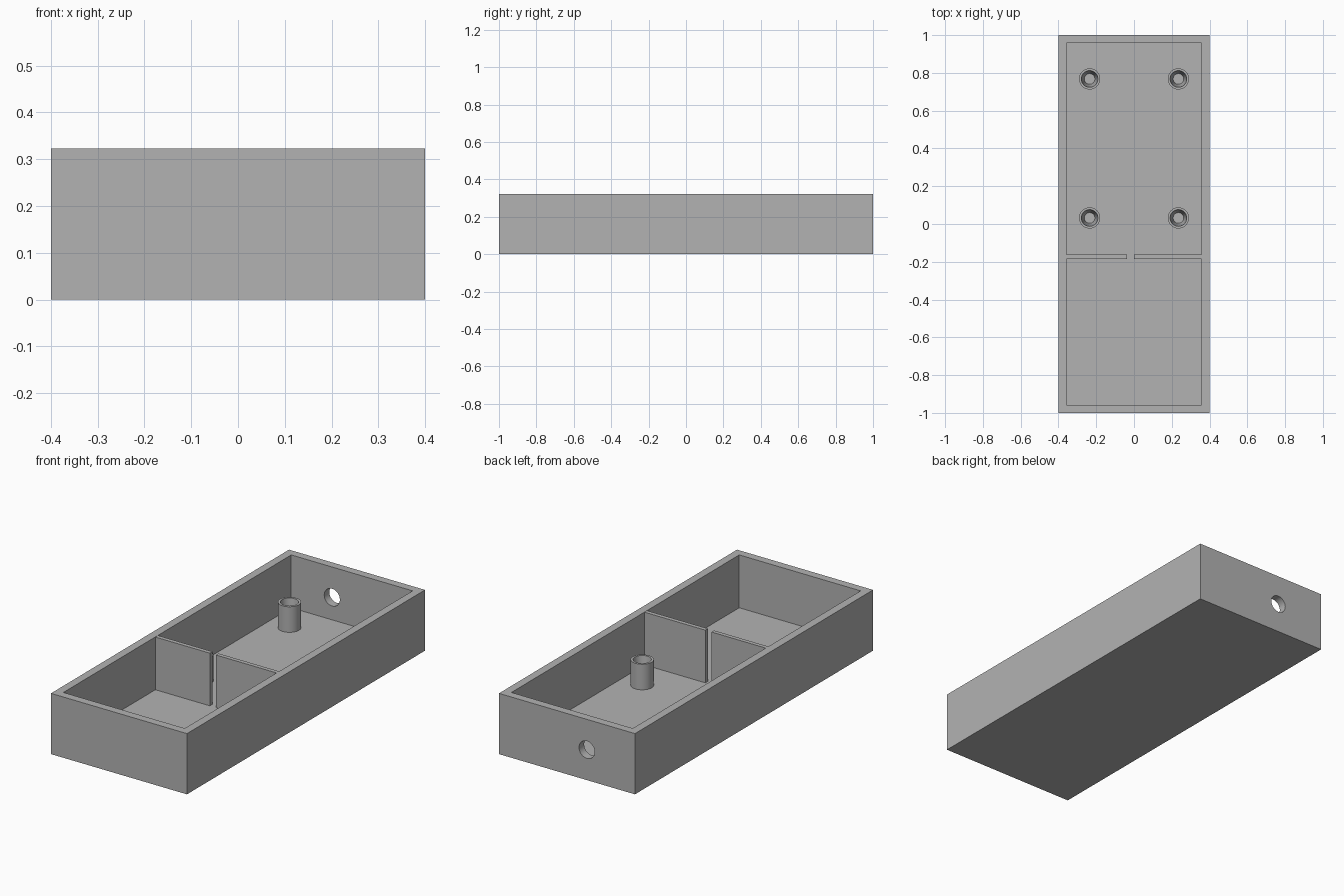
import bpy
import bmesh
from mathutils import Matrix

cube = bpy.data.objects.get("Cube")
if cube:
    bpy.data.objects.remove(cube, do_unlink=True)

# Overall sizes
W, L, H = 0.8, 2.0, 0.323
WALL = 0.043
FLOOR = 0.042
IN_X, IN_Y = W / 2 - WALL, L / 2 - WALL

grey = bpy.data.materials.new("plain grey")
grey.use_nodes = True
colour = (0.45, 0.45, 0.45, 1)
grey.diffuse_color = colour
grey.node_tree.nodes["Principled BSDF"].inputs["Base Color"].default_value = colour


def make(name, bm):
    bmesh.ops.recalc_face_normals(bm, faces=bm.faces)
    mesh = bpy.data.meshes.new(name)
    bm.to_mesh(mesh)
    bm.free()
    mesh.materials.append(grey)
    obj = bpy.data.objects.new(name, mesh)
    bpy.context.collection.objects.link(obj)
    return obj


def box(name, low, high):
    bm = bmesh.new()
    size = [b - a for a, b in zip(low, high)]
    mid = [(a + b) / 2 for a, b in zip(low, high)]
    bmesh.ops.create_cube(bm, size=1, matrix=Matrix.Translation(mid) @ Matrix.Diagonal((*size, 1)))
    return make(name, bm)


def smooth(obj):
    bpy.ops.object.select_all(action="DESELECT")
    obj.select_set(True)
    bpy.context.view_layer.objects.active = obj
    bpy.ops.object.shade_smooth_by_angle(angle=0.6)


def cut(obj, cutter):
    mod = obj.modifiers.new(cutter.name, "BOOLEAN")
    mod.operation = "DIFFERENCE"
    mod.solver = "EXACT"
    mod.object = cutter
    bpy.context.view_layer.objects.active = obj
    bpy.ops.object.modifier_apply(modifier=mod.name)
    bpy.data.objects.remove(cutter, do_unlink=True)


# Open tray with a round cable hole through the back wall
tray = box("tray", (-W / 2, -L / 2, 0), (W / 2, L / 2, H))
cut(tray, box("cavity_cutter", (-IN_X, -IN_Y, FLOOR), (IN_X, IN_Y, H + 0.1)))
bm = bmesh.new()
place = Matrix.Translation((-0.117, L / 2 - WALL / 2, H / 2)) @ Matrix.Rotation(1.5707963, 4, "X")
bmesh.ops.create_cone(bm, cap_ends=True, segments=40, radius1=0.046, radius2=0.046,
                      depth=WALL * 3, matrix=place)
cut(tray, make("hole_cutter", bm))
smooth(tray)

# Cross wall in two halves with a narrow slot between them
for name, x0, x1 in (("right_partition", -IN_X, -0.037), ("left_partition", 0.0, IN_X)):
    box(name, (x0, -0.184, FLOOR), (x1, -0.162, H - 0.001))


# Hollow standoffs: a turned profile with a tapering bore
def standoff(name, x, y):
    profile = [(0.056, FLOOR), (0.056, 0.178), (0.044, 0.178), (0.028, FLOOR + 0.002), (0, FLOOR + 0.002)]
    bm = bmesh.new()
    verts = [bm.verts.new((r, 0, z)) for r, z in profile]
    edges = [bm.edges.new(pair) for pair in zip(verts, verts[1:])]
    bmesh.ops.spin(bm, geom=verts + edges, cent=(0, 0, 0), axis=(0, 0, 1),
                   angle=6.2831853, steps=40)
    bmesh.ops.remove_doubles(bm, verts=bm.verts, dist=0.0001)
    bmesh.ops.translate(bm, verts=bm.verts, vec=(x, y, 0))
    obj = make(name, bm)
    # Keep the outer wall facing away from the axis
    outer = max(obj.data.polygons, key=lambda p: p.center.x)
    if outer.normal.x < 0:
        obj.data.flip_normals()
    smooth(obj)


for side, x in (("right", -0.235), ("left", 0.235)):
    for end, y in (("front", 0.032), ("back", 0.768)):
        standoff(f"{end}_{side}_standoff", x, y)
